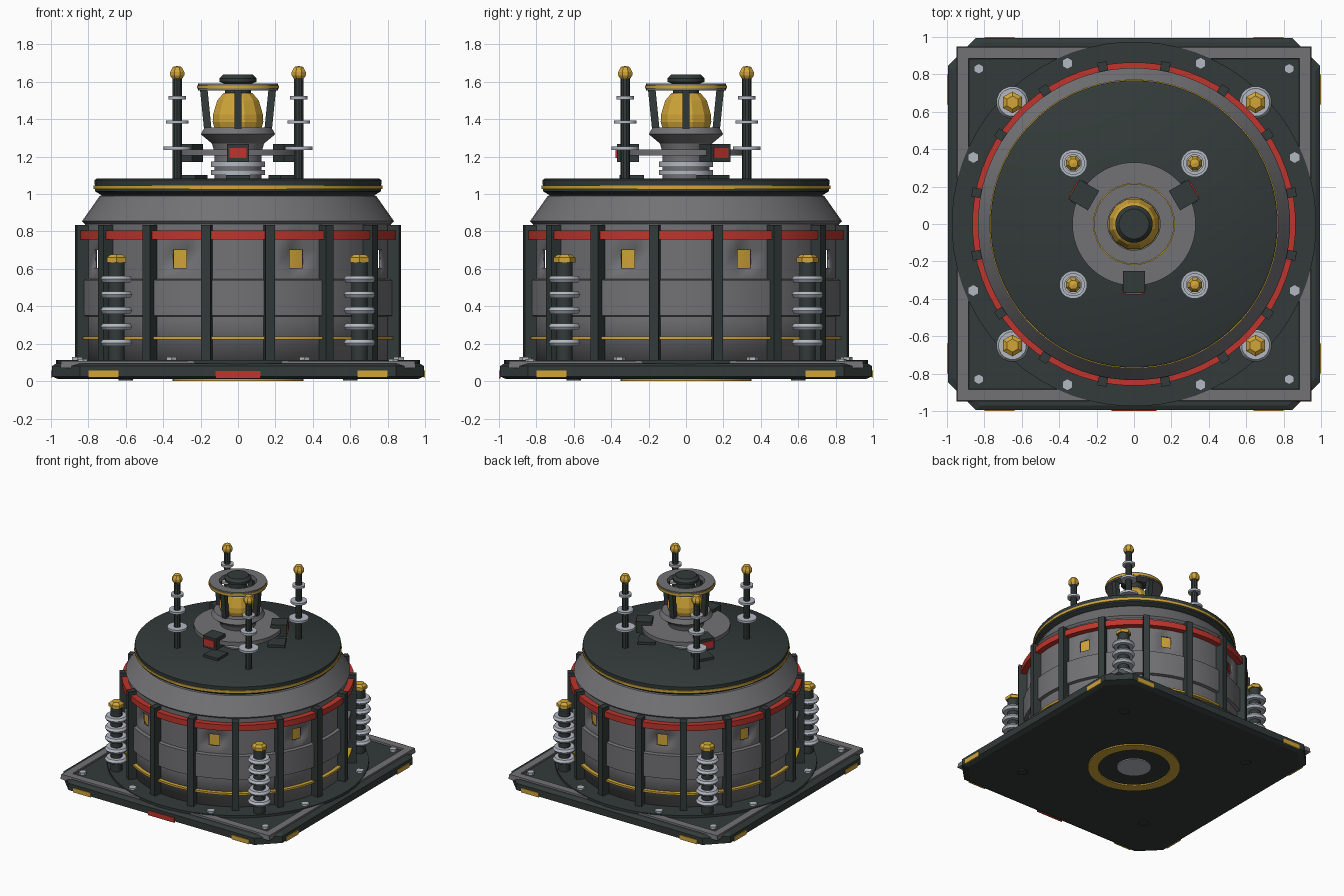
import bpy, bmesh, math
from mathutils import Matrix, Vector

cube = bpy.data.objects.get("Cube")
if cube:
    bpy.data.objects.remove(cube)


def material(name, rgb):
    m = bpy.data.materials.new(name)
    m.use_nodes = True
    m.diffuse_color = (*rgb, 1)
    m.node_tree.nodes["Principled BSDF"].inputs["Base Color"].default_value = (*rgb, 1)
    return m


DARK = material("dark_green_grey", (0.032, 0.043, 0.041))
GREY = material("mid_grey", (0.17, 0.17, 0.18))
YELLOW = material("warm_yellow", (0.64, 0.38, 0.04))
RED = material("signal_red", (0.52, 0.035, 0.025))
SILVER = material("pale_steel", (0.45, 0.48, 0.54))


def finish(name, bm, mat, smooth=True):
    bmesh.ops.remove_doubles(bm, verts=bm.verts, dist=1e-5)
    bmesh.ops.recalc_face_normals(bm, faces=bm.faces)
    mesh = bpy.data.meshes.new(name)
    bm.to_mesh(mesh)
    bm.free()
    mesh.materials.append(mat)
    ob = bpy.data.objects.new(name, mesh)
    bpy.context.collection.objects.link(ob)
    if smooth:
        bpy.ops.object.select_all(action='DESELECT')
        ob.select_set(True)
        bpy.context.view_layer.objects.active = ob
        bpy.ops.object.shade_smooth_by_angle(angle=math.radians(32))
    return ob


def lathe_into(bm, profile, segs, at=(0, 0), closed=False, start=0.5):
    """Spin a (radius, height) profile around a vertical axis."""
    rows = []
    for r, z in profile:
        ring = []
        for i in range(segs):
            a = (i + start) * math.tau / segs
            ring.append(bm.verts.new((at[0] + r * math.cos(a), at[1] + r * math.sin(a), z)))
        rows.append(ring)
    pairs = list(zip(rows, rows[1:]))
    if closed:
        pairs.append((rows[-1], rows[0]))
    for a, b in pairs:
        for i in range(segs):
            j = (i + 1) % segs
            bm.faces.new((a[i], a[j], b[j], b[i]))


def lathe(name, profile, mat, segs=64, spots=((0, 0),), closed=False, smooth=True):
    bm = bmesh.new()
    for at in spots:
        lathe_into(bm, profile, segs, at, closed)
    return finish(name, bm, mat, smooth)


def drum(r, z0, z1):
    return [(0, z0), (r, z0), (r, z1), (0, z1)]


def band(r0, r1, z0, z1):
    return [(r0, z0), (r1, z0), (r1, z1), (r0, z1)]


def boxes(name, items, mat):
    """Boxes given as (centre, size, turn about the model's axis in degrees)."""
    bm = bmesh.new()
    for centre, size, turn in items:
        m = (Matrix.Rotation(math.radians(turn), 4, 'Z') @ Matrix.Translation(centre)
             @ Matrix.Diagonal((*size, 1)))
        bmesh.ops.create_cube(bm, size=1, matrix=m)
    return finish(name, bm, mat, False)


def corners(d):
    return [(sx * d, sy * d) for sx in (-1, 1) for sy in (-1, 1)]


QUARTERS = (0, 90, 180, 270)

# Base plate: chamfered square with a bevelled lower and upper edge
bm = bmesh.new()
loops = []
for half, z in ((0.96, 0.01), (0.995, 0.025), (0.995, 0.08), (0.97, 0.095)):
    cut = half - 0.15
    loop = []
    for q in range(4):
        turn = Matrix.Rotation(q * math.pi / 2, 3, 'Z')
        for p in ((half, -cut, z), (half, cut, z)):
            loop.append(bm.verts.new(turn @ Vector(p)))
    loops.append(loop)
for a, b in zip(loops, loops[1:]):
    for i in range(8):
        bm.faces.new((a[i], a[i - 1], b[i - 1], b[i]))
bm.faces.new(loops[0])
bm.faces.new(loops[-1])
finish("base_plate", bm, DARK, False)

# Base rails, turntable disc and bolts
s = math.sqrt(2)
lathe("base_rails", [(0.88 * s, 0.07), (0.95 * s, 0.07), (0.945 * s, 0.108), (0.885 * s, 0.108)],
      GREY, 4, closed=True, smooth=False)
lathe("base_disc", drum(0.975, 0.085, 0.114), DARK)
bolt_spots = [(0.93 * math.cos(a), 0.93 * math.sin(a))
              for a in (math.pi / 8 + k * math.pi / 4 for k in range(8))]
lathe("disc_bolts", drum(0.032, 0.1, 0.13), SILVER, 6, bolt_spots, smooth=False)
lathe("corner_bolts", drum(0.028, 0.09, 0.118), SILVER, 6, corners(0.83), smooth=False)

# Edge markings and underside fittings
boxes("yellow_edge_plates",
      [((0.996, y, 0.038), (0.008, 0.16, 0.036), q) for q in QUARTERS for y in (-0.72, 0.72)], YELLOW)
boxes("red_front_plate", [((0.996, 0, 0.035), (0.008, 0.24, 0.04), 270)], RED)
lathe("underside_ring", band(0.27, 0.35, 0, 0.014), YELLOW, closed=True)
lathe("underside_hub", drum(0.13, 0.003, 0.014), SILVER, 32)
lathe("underside_feet", drum(0.04, 0.004, 0.014), DARK, 16, corners(0.6))

# Body shell with a raised middle band, sloped shoulder and eight window openings
bm = bmesh.new()
lathe_into(bm, [(0.82, 0.11), (0.82, 0.345), (0.845, 0.35), (0.845, 0.54), (0.82, 0.545),
                (0.82, 0.605), (0.82, 0.7), (0.82, 0.84), (0.835, 0.855), (0.74, 0.99),
                (0.7, 1.0)], 64)
windows = []
for f in bm.faces:
    c = f.calc_center_median()
    off = (math.degrees(math.atan2(c.y, c.x)) - 22.5) % 45
    if 0.61 < c.z < 0.69 and min(off, 45 - off) < 1:
        windows.append(f)
bmesh.ops.delete(bm, geom=windows, context='FACES')
shell = finish("body_shell", bm, GREY)
solid = shell.modifiers.new("wall", 'SOLIDIFY')
solid.thickness = 0.02
solid.offset = -1

lathe("inner_core", drum(0.71, 0.5, 0.76), YELLOW)
lathe("red_band", band(0.73, 0.865, 0.757, 0.805), RED, closed=True)
lathe("lower_yellow_band", band(0.81, 0.85, 0.222, 0.238), YELLOW, closed=True)
boxes("body_ribs",
      [((0.843, 0, 0.472), (0.08, 0.05, 0.725), 11.25 + 22.5 * k) for k in range(16)], DARK)

# Lid
lathe("lid", [(0, 0.985), (0.715, 0.985), (0.765, 1.015), (0.768, 1.075), (0.755, 1.083), (0, 1.083)], DARK)
lathe("lid_yellow_band", band(0.75, 0.773, 1.027, 1.045), YELLOW, closed=True)

# Corner insulators
pillars = corners(0.65)
lathe("insulator_posts", drum(0.045, 0.1, 0.645), DARK, 12, pillars)
lathe("insulator_caps", [(0, 0.635), (0.058, 0.635), (0.058, 0.66), (0.035, 0.678), (0, 0.678)],
      YELLOW, 6, pillars, smooth=False)
for z in (0.205, 0.29, 0.378, 0.462, 0.545):
    lathe("insulator_ring", [(0.04, z - 0.018), (0.075, z - 0.018), (0.087, z), (0.075, z + 0.018),
                             (0.04, z + 0.018)], SILVER, 16, pillars)

# Lid antennas
masts = corners(0.325)
lathe("antenna_posts", drum(0.026, 1.07, 1.63), DARK, 10, masts)
lathe("antenna_knobs", [(0, 1.618), (0.03, 1.618), (0.041, 1.635), (0.041, 1.652), (0.025, 1.68), (0, 1.685)],
      YELLOW, 8, masts, smooth=False)
for z, r in ((1.245, 0.075), (1.385, 0.062), (1.515, 0.048)):
    lathe("antenna_ring", drum(r, z - 0.009, z + 0.009), SILVER, 16, masts)

# Central hub
lathe("hub_stem", drum(0.125, 1.07, 1.25), GREY, 32)
for z in (1.115, 1.16):
    lathe("hub_coil", band(0.1, 0.145, z - 0.014, z + 0.014), SILVER, 32, closed=True)
lathe("hub_disc", drum(0.33, 1.205, 1.238), GREY)
lathe("hub_bowl", [(0, 1.235), (0.13, 1.235), (0.14, 1.27), (0.2, 1.32), (0.18, 1.355), (0, 1.355)],
      GREY, 32)

# Three clamps around the hub
clamps = (30, 150, 270)
boxes("clamp_blocks", [((0.31, 0, 1.22), (0.12, 0.12, 0.095), t) for t in clamps], DARK)
boxes("clamp_lights", [((0.372, 0, 1.22), (0.008, 0.09, 0.055), t) for t in clamps], RED)
boxes("clamp_feet", [((0.29, 0, 1.09), (0.13, 0.13, 0.025), t) for t in clamps], DARK)

# Beacon with cage
lathe("beacon_lamp", [(0, 1.34), (0.125, 1.34), (0.14, 1.385), (0.138, 1.425), (0.115, 1.5),
                      (0.08, 1.54), (0, 1.545)], YELLOW, 12, smooth=False)
lathe("beacon_cap", [(0, 1.53), (0.07, 1.53), (0.07, 1.59), (0.1, 1.6), (0.1, 1.618), (0.08, 1.64), (0, 1.64)],
      DARK, 24)
lathe("cage_ring", band(0.14, 0.214, 1.555, 1.592), GREY, 48, closed=True)
lathe("cage_ring_stripe", band(0.2, 0.219, 1.565, 1.581), YELLOW, 48, closed=True)
bm = bmesh.new()
for q in QUARTERS:
    m = (Matrix.Rotation(math.radians(q), 4, 'Z') @ Matrix.Translation((0.172, 0, 1.45))
         @ Matrix.Rotation(0.1, 4, 'Y') @ Matrix.Diagonal((0.04, 0.038, 0.235, 1)))
    bmesh.ops.create_cube(bm, size=1, matrix=m)
finish("cage_struts", bm, DARK, False)
